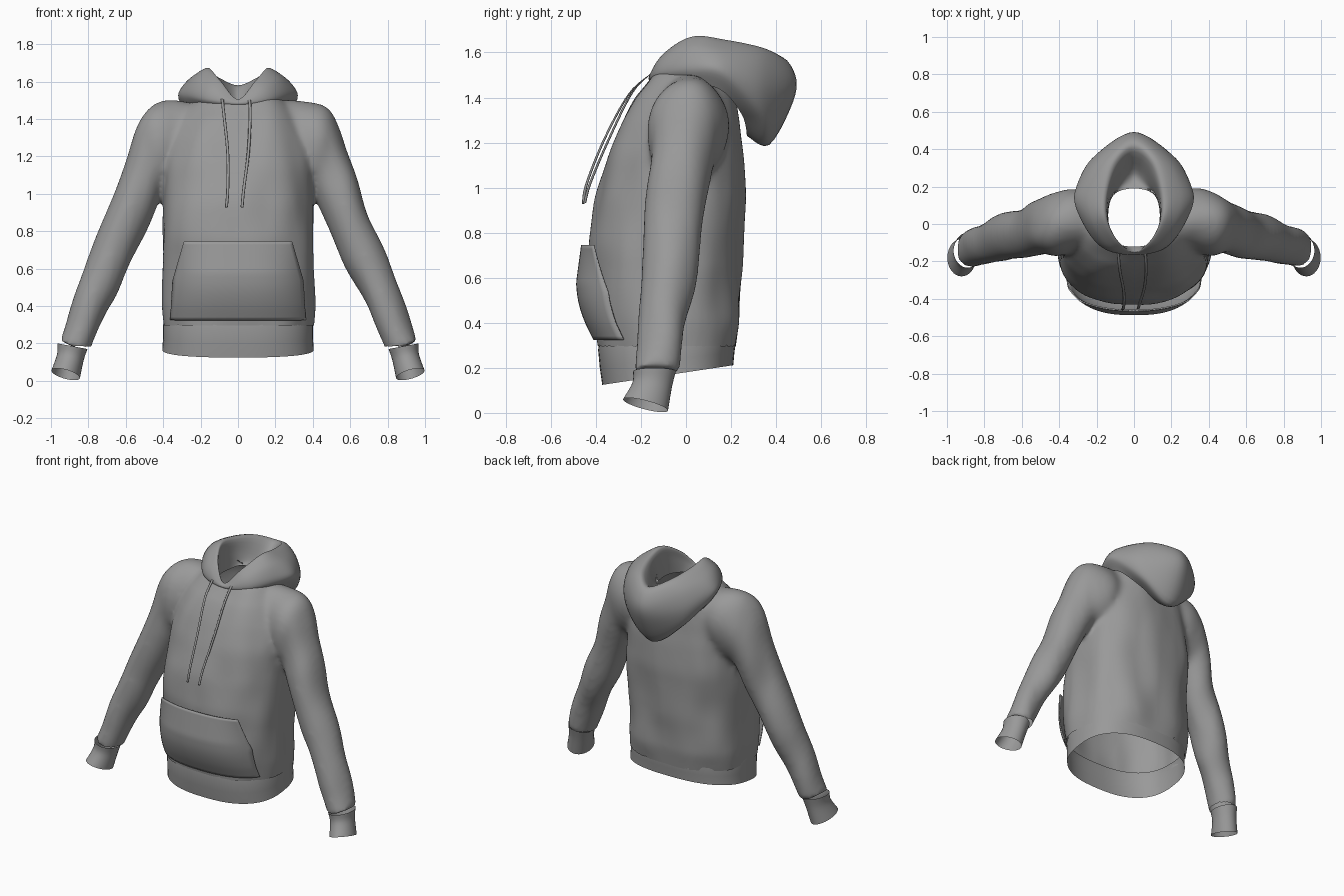
import bpy, bmesh, math
from mathutils import Vector, noise

if "Cube" in bpy.data.objects:
    bpy.data.objects.remove(bpy.data.objects["Cube"])

grey = bpy.data.materials.new("grey cotton")
grey.diffuse_color = (0.32, 0.32, 0.32, 1)
grey.use_nodes = True
grey.node_tree.nodes["Principled BSDF"].inputs["Base Color"].default_value = grey.diffuse_color


def spline(pts, n, closed=False):
    """Catmull-Rom through the points, n steps per span."""
    pts = [Vector(p) for p in pts]
    m = len(pts)
    at = (lambda i: pts[i % m]) if closed else (lambda i: pts[max(0, min(m - 1, i))])
    out = []
    for i in range(m if closed else m - 1):
        a, b, c, d = at(i - 1), at(i), at(i + 1), at(i + 2)
        for k in range(n):
            t = k / n
            out.append(0.5 * (2 * b + (c - a) * t + (2 * a - 5 * b + 4 * c - d) * t * t
                              + (3 * b - a - 3 * c + d) * t ** 3))
    if not closed:
        out.append(pts[-1])
    return out


def loft(bm, rings, round_ring=True, loop=False, cap=False):
    """Skin a row of equal-length rings with quads."""
    vs = [[bm.verts.new(p) for p in r] for r in rings]
    n, m = len(vs[0]), len(vs)
    for i in range(m if loop else m - 1):
        for j in range(n if round_ring else n - 1):
            a, b = vs[i], vs[(i + 1) % m]
            bm.faces.new((a[j], a[(j + 1) % n], b[(j + 1) % n], b[j]))
    if cap:
        bm.faces.new(vs[0])
        bm.faces.new(vs[-1])


def finish(name, bm):
    bmesh.ops.recalc_face_normals(bm, faces=bm.faces)
    me = bpy.data.meshes.new(name)
    bm.to_mesh(me)
    bm.free()
    me.shade_smooth()
    me.materials.append(grey)
    ob = bpy.data.objects.new(name, me)
    bpy.context.collection.objects.link(ob)
    return ob


# torso profile: height, half width, front y, back y
TORSO = [(0.25, .40, -.385, .21), (0.40, .41, -.405, .24), (0.55, .405, -.42, .24),
         (0.75, .40, -.435, .25), (0.95, .40, -.405, .265), (1.15, .39, -.35, .255),
         (1.30, .36, -.285, .235), (1.40, .32, -.235, .215), (1.48, .26, -.17, .19),
         (1.53, .18, -.13, .16)]
POWER = 2.5


def torso_at(z):
    for a, b in zip(TORSO, TORSO[1:]):
        if z <= b[0]:
            t = (z - a[0]) / (b[0] - a[0])
            return [p + (q - p) * t for p, q in zip(a, b)][1:]
    return TORSO[-1][1:]


def oval(z, w, yf, yb, tilt=0.0, n=64):
    yc, ry = (yf + yb) / 2, (yb - yf) / 2
    ring = []
    for i in range(n):
        c, s = math.cos(math.tau * i / n), math.sin(math.tau * i / n)
        x = math.copysign(abs(c) ** (2 / POWER), c) * w
        y = yc + math.copysign(abs(s) ** (2 / POWER), s) * ry
        ring.append(Vector((x, y, z + tilt * (y - yc))))
    return ring


# sleeve stations: outer x, z / inner x, z / centre y, half depth
SLEEVE = [(.22, 1.49, .18, 1.15, .02, .15), (.36, 1.50, .30, 1.06, .02, .17),
          (.47, 1.46, .37, 1.02, .0, .17), (.545, 1.35, .40, 1.0, -.01, .155),
          (.61, 1.17, .425, .95, -.025, .145), (.67, .98, .49, .81, -.05, .13),
          (.75, .78, .56, .64, -.065, .125), (.825, .60, .635, .49, -.085, .12),
          (.90, .40, .715, .35, -.11, .105), (.96, .21, .80, .15, -.135, .1)]
CUFF = [(.965, .20, .805, .17, -.14, .095), (.968, .14, .825, .11, -.15, .088),
        (.998, .055, .845, .015, -.18, .1)]


def sleeve_rings(stations, side, tilts=None, n=32, steps=5):
    keys = []
    for i, (ox, oz, ix, iz, yc, ry) in enumerate(stations):
        mid = Vector(((ox + ix) / 2, yc, (oz + iz) / 2))
        rad = Vector(((ox - ix) / 2, 0, (oz - iz) / 2))
        dy = Vector((0, ry, -ry * (tilts[i] if tilts else 0)))
        keys.append([mid + rad * math.cos(math.tau * k / n) + dy * math.sin(math.tau * k / n)
                     for k in range(n)])
    cols = [spline([r[k] for r in keys], steps) for k in range(n)]
    return [[Vector((c[i].x * side, c[i].y, c[i].z)) for c in cols] for i in range(len(cols[0]))]


# body and sleeves: closed lofts fused into one skin, then opened up
bm = bmesh.new()
heights = [0.25 + 0.04 * i for i in range(33)]
loft(bm, [oval(z, *torso_at(z)) for z in heights], cap=True)
for side in (-1, 1):
    loft(bm, sleeve_rings(SLEEVE, side), cap=True)
solid = finish("body_solid", bm)
mod = solid.modifiers.new("fuse", 'REMESH')
mod.mode, mod.voxel_size = 'VOXEL', 0.016
mod = solid.modifiers.new("soften", 'SMOOTH')
mod.factor, mod.iterations = 0.5, 10
skin = bpy.data.meshes.new_from_object(solid.evaluated_get(bpy.context.evaluated_depsgraph_get()))
bpy.data.objects.remove(solid)
bm = bmesh.new()
bm.from_mesh(skin)
bm.normal_update()
# soft cloth folds, long in the fall direction
folds = [(v, v.normal * 0.016 * noise.noise(Vector((v.co.x * 6, v.co.y * 6, v.co.z * 3))))
         for v in bm.verts]
for v, d in folds:
    v.co += d


def is_opening(c):
    hem = abs(c.x) < 0.5 and c.z < 0.30
    wrist = abs(c.x) > 0.7 and c.z < 0.185
    neck = c.z > 1.4 and (c.x / .165) ** 2 + ((c.y - .025) / .18) ** 2 < 1
    return hem or wrist or neck


bmesh.ops.delete(bm, geom=[f for f in bm.faces if is_opening(f.calc_center_median())],
                 context='FACES')
finish("body_and_sleeves", bm)

# hem band, lower at the front
bm = bmesh.new()
loft(bm, [oval(.335, .392, -.385, .22, .04), oval(.30, .40, -.39, .222, .07),
          oval(.235, .40, -.383, .215, .11), oval(.168, .405, -.372, .21, .15)])
finish("hem_band", bm)

# cuffs
for side, label in ((-1, "left"), (1, "right")):
    bm = bmesh.new()
    loft(bm, sleeve_rings(CUFF, side, tilts=(0, .1, .25)))
    finish("cuff_" + label, bm)

# hood: sections around the neck from front to back, each from the inside
# of the neck over the folded edge and down the outside
HOOD = [
    [(0, -.12, 1.46), (0, -.135, 1.485), (0, -.15, 1.505), (0, -.157, 1.50),
     (0, -.165, 1.49), (0, -.165, 1.48), (0, -.155, 1.47)],
    [(.09, -.10, 1.46), (.085, -.10, 1.54), (.09, -.09, 1.60), (.13, -.115, 1.575),
     (.16, -.125, 1.54), (.17, -.125, 1.50), (.15, -.11, 1.47)],
    [(.135, .0, 1.47), (.135, .0, 1.58), (.15, .03, 1.67), (.22, .01, 1.63),
     (.265, .01, 1.57), (.28, .02, 1.52), (.25, .02, 1.47)],
    [(.13, .11, 1.47), (.13, .14, 1.56), (.15, .17, 1.655), (.24, .17, 1.62),
     (.30, .17, 1.56), (.315, .17, 1.50), (.27, .16, 1.43)],
    [(.09, .17, 1.48), (.07, .24, 1.51), (.10, .33, 1.62), (.18, .35, 1.57),
     (.225, .35, 1.45), (.20, .33, 1.33), (.16, .25, 1.32)],
    [(0, .19, 1.48), (0, .27, 1.46), (0, .41, 1.58), (0, .485, 1.50),
     (0, .475, 1.38), (0, .37, 1.19), (0, .27, 1.23)]]
around = HOOD + [[(-x, y, z) for x, y, z in s] for s in HOOD[4:0:-1]]
cols = [spline([s[k] for s in around], 8, closed=True) for k in range(7)]
bm = bmesh.new()
loft(bm, [spline([c[i] for c in cols], 5) for i in range(len(cols[0]))],
     round_ring=False, loop=True)
finish("hood", bm)

# front pocket: sheet standing off the torso front, open at the slanted sides
bm = bmesh.new()
rows = []
for i in range(25):
    v = i / 24
    z = 0.325 + 0.42 * v
    half = 0.36 - 0.012 * min(v / 0.5, 1) - 0.06 * max(0, (v - 0.5) / 0.5)
    w, yf, yb = torso_at(z)
    row = []
    for j in range(33):
        u = -1 + j / 16
        x = u * half
        front = (yf + yb) / 2 - (yb - yf) / 2 * (1 - abs(x / w) ** POWER) ** (1 / POWER)
        puff = 0.012 + 0.05 * math.sin(min(v / 0.5, 1) * math.pi / 2) * (1 - 0.3 * u ** 4)
        puff -= 0.035 * max(0, (v - 0.6) / 0.4) * (1 - u ** 4)
        row.append((x, front - puff, z))
    rows.append(row)
loft(bm, rows, round_ring=False)
pocket = finish("front_pocket", bm)
mod = pocket.modifiers.new("thickness", 'SOLIDIFY')
mod.thickness, mod.offset = 0.008, 0

# drawstrings hanging clear of the chest
STRINGS = {"left": [(-.085, -.15, 1.51), (-.075, -.25, 1.42), (-.055, -.36, 1.22),
                    (-.055, -.44, 1.02), (-.062, -.455, .93)],
           "right": [(.06, -.15, 1.51), (.065, -.24, 1.42), (.055, -.34, 1.22),
                     (.03, -.425, 1.02), (.022, -.45, .93)]}
for label, path in STRINGS.items():
    pts = spline(path, 6)
    bm = bmesh.new()
    loft(bm, [[p + Vector((math.cos(a), math.sin(a) * .9, math.sin(a) * .45)) * .008
               for a in (math.tau * k / 8 for k in range(8))] for p in pts], cap=True)
    finish("drawstring_" + label, bm)
